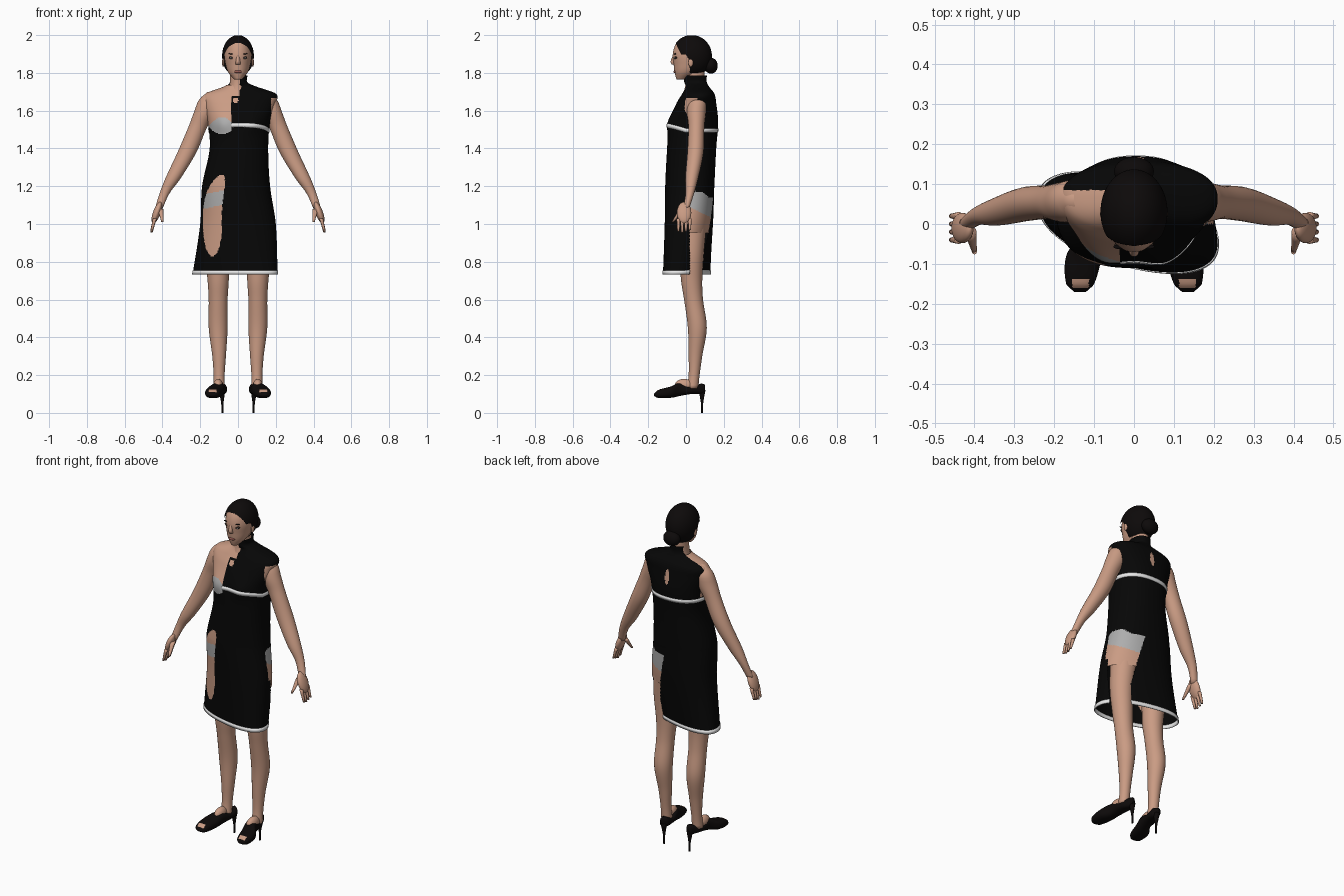
import bpy, bmesh, math
from mathutils import Vector

if "Cube" in bpy.data.objects:
    bpy.data.objects.remove(bpy.data.objects["Cube"], do_unlink=True)


def material(name, red, green, blue):
    result = bpy.data.materials.new(name)
    result.use_nodes = True
    result.diffuse_color = (red, green, blue, 1)
    shader = result.node_tree.nodes["Principled BSDF"]
    shader.inputs["Base Color"].default_value = (red, green, blue, 1)
    shader.inputs["Roughness"].default_value = .8
    return result


SKIN = material("skin", .59, .33, .23)
CLOTH = material("black cloth", .002, .002, .002)
HAIR = material("dark hair", .004, .003, .003)
GREY = material("grey underwear", .42, .42, .42)
WHITE = material("white trim", .8, .8, .8)
LIPS = material("lip red", .33, .11, .09)
SHADE = material("dark eye", .03, .02, .015)
LEATHER = material("black leather", .004, .003, .003)


def sample(rings, t):
    """Smoothly interpolate ring extents (t, left, right, low, high)."""
    i = 0
    while i < len(rings) - 2 and t > rings[i + 1][0]:
        i += 1
    start, end = rings[i], rings[i + 1]
    before, after = rings[max(i - 1, 0)], rings[min(i + 2, len(rings) - 1)]
    span = end[0] - start[0]
    f = (t - start[0]) / span
    values = []
    for k in range(1, len(start)):
        slope_in = (end[k] - before[k]) / (end[0] - before[0]) * span
        slope_out = (after[k] - start[k]) / (after[0] - start[0]) * span
        rise = end[k] - start[k]
        bend = 3 * rise - 2 * slope_in - slope_out
        curl = slope_in + slope_out - 2 * rise
        values.append(start[k] + f * (slope_in + f * (bend + f * curl)))
    return values


def ring_point(rings, t, angle, power=2, axis="z", grow=0):
    left, right, low, high = sample(rings, t)
    cosine, sine = math.cos(angle), math.sin(angle)
    across = math.copysign(abs(cosine) ** (2 / power), cosine)
    along = math.copysign(abs(sine) ** (2 / power), sine)
    x = (left + right) / 2 + ((right - left) / 2 + grow) * across
    other = (low + high) / 2 + ((high - low) / 2 + grow) * along
    return Vector((x, other, t)) if axis == "z" else Vector((x, t, other))


def skin_rows(name, rows, materials, paint=None, cap=True):
    """Join closed rows of points; paint gives a material slot, or None for a hole."""
    bm = bmesh.new()
    grid = [[bm.verts.new(p) for p in row] for row in rows]
    count = len(grid[0])
    for lower, upper in zip(grid, grid[1:]):
        for j in range(count):
            k = (j + 1) % count
            quad = (lower[j], lower[k], upper[k], upper[j])
            slot = paint(sum((v.co for v in quad), Vector()) / 4) if paint else 0
            if slot is not None:
                bm.faces.new(quad).material_index = slot
    if cap:
        bm.faces.new(grid[0])
        bm.faces.new(grid[-1])
    for vert in [v for v in bm.verts if not v.link_faces]:
        bm.verts.remove(vert)
    bmesh.ops.recalc_face_normals(bm, faces=bm.faces)
    mesh = bpy.data.meshes.new(name)
    bm.to_mesh(mesh)
    bm.free()
    obj = bpy.data.objects.new(name, mesh)
    bpy.context.collection.objects.link(obj)
    for entry in materials:
        mesh.materials.append(entry)
    mesh.shade_smooth()
    return obj


def loft(name, rings, materials, count=32, step=.02, power=2, axis="z",
         paint=None, cap=True, side=1, shape=lambda p: p):
    if side < 0:
        rings = [(t, -right, -left, low, high) for t, left, right, low, high in rings]
    heights = [rings[0][0]]
    for start, end in zip(rings, rings[1:]):
        span = end[0] - start[0]
        parts = max(3, math.ceil(span / step))
        heights += [start[0] + span * (i + 1) / parts for i in range(parts)]
    angles = [math.tau * j / count for j in range(count)]
    rows = [[shape(ring_point(rings, t, a, power, axis)) for a in angles] for t in heights]
    return skin_rows(name, rows, materials, paint, cap)


def limb(name, path, mat, side=1, depth=1):
    """Rounded tapering part along (height, x, y, radius)."""
    loft(name, [(z, x - r, x + r, y - r * depth, y + r * depth) for z, x, y, r in path], [mat], side=side)


def ball(name, centre, radii, mat, tilt=0):
    bpy.ops.mesh.primitive_uv_sphere_add(segments=32, ring_count=20, location=centre, rotation=(0, tilt, 0))
    obj = bpy.context.object
    obj.name, obj.scale = name, radii
    obj.data.materials.append(mat)
    obj.data.shade_smooth()


# Dress: one lofted shell, with openings showing body and underwear
DRESS = [(.735, -.24, .21, -.11, .11), (1, -.2, .2, -.11, .14), (1.2, -.19, .17, -.11, .15),
         (1.4, -.15, .16, -.1, .16), (1.54, -.16, .17, -.09, .17), (1.64, -.18, .2, -.05, .16),
         (1.69, -.17, .2, -.02, .15), (1.73, -.07, .09, 0, .12), (1.75, -.05, .05, -.01, .11),
         (1.785, -.05, .05, -.01, .11)]


def drape(p):
    """Add the bust and swing the skirt forward on the left."""
    if p.y < .03:
        p.y -= .014 * math.exp(-((abs(p.x) - .08) / .05) ** 2 - ((p.z - 1.53) / .05) ** 2)
    p.y -= .5 * p.x * max(0, 1.2 - p.z)
    return p


def in_slit(p):
    front = 0 if p.z > 1 else .02
    return p.x > 0 and p.y > front and (p.y - p.x) * .7 < .26 * (p.z - .75) - .03


def dress_paint(p):
    x, y, z = p
    cloth, skin, grey = range(3)
    # left hip and side slit
    if in_slit(p) and z < 1.18 - .45 * abs(y - .05) + .006 * math.sin(90 * y):
        return None if z < .95 else grey if z > 1.1 - .5 * y else skin
    # right thigh opening
    middle = -.135 + 1.1 * max(0, z - 1.05) ** 2
    if y < .03 and abs((x - middle) / .05) ** 2 + abs((z - 1.045) / .215) ** 3 < 1:
        return grey if 1.09 < z - .2 * (x - middle) < 1.17 else skin
    # bare right shoulder, chest and neck
    edge = .01 if z > 1.68 else -.035
    if x < edge and y < .085 and z > 1.475 + 8 * (x + .085) ** 2:
        if z > 1.735:
            return None
        return grey if y < 0 and z < 1.565 - 10 * (x + .085) ** 2 else skin
    # left armhole, front and back keyholes
    armhole = x > .175 and -.02 < y < .06 and 1.53 < z < 1.67
    front_hole = y < .05 and math.hypot(x + .013, z - 1.655) < .015
    back_hole = y > .08 and math.hypot(x - .01, (z - 1.62) / 3) < .014
    return skin if armhole or front_hole or back_hole else cloth


loft("dress", DRESS, [CLOTH, SKIN, GREY], count=288, step=.006, power=2.3,
     paint=dress_paint, cap=False, shape=drape)


def trim(name, height, keep):
    angles = [math.tau * j / 288 for j in range(288)]
    rows = []
    for offset in (-.011, .011):
        row = []
        for a in angles:
            y = ring_point(DRESS, height(0), a, 2.3).y
            row.append(drape(ring_point(DRESS, height(y) + offset, a, 2.3, grow=.003)))
        rows.append(row)
    obj = skin_rows(name, rows, [WHITE], lambda p: 0 if keep(p) else None, cap=False)
    obj.modifiers.new("thickness", "SOLIDIFY").thickness = .005


trim("chest_band", lambda y: 1.495 + .3 * max(0, -y), lambda p: p.x > -.035 or p.y > .03)
trim("hem_band", lambda y: .744, lambda p: not in_slit(p))
ball("briefs", (0, .03, 1.1), (.14, .08, .09), GREY)

# Neck and head
limb("neck", [(1.68, 0, .05, .06), (1.74, 0, .048, .044), (1.86, 0, .05, .045)], SKIN, depth=1.15)
HEAD = [(1.765, .02, -.05, 0), (1.8, .05, -.06, .06), (1.84, .065, -.065, .1),
        (1.9, .073, -.07, .12), (1.96, .06, -.05, .11), (1.99, .02, -.01, .05)]
loft("head", [(z, -half, half, front, back) for z, half, front, back in HEAD], [SKIN], count=48, step=.008)
limb("nose", [(1.845, 0, -.064, .012), (1.86, 0, -.07, .012), (1.9, 0, -.06, .006)], SKIN)
ball("lips", (0, -.057, 1.807), (.02, .009, .008), LIPS)


# Hair: a rounded cap open around the face and above the neck, with a bun behind
def hair_paint(p):
    temple = p.z < 1.9 and p.y < .02 - .5 * max(0, p.z - 1.86)
    brow = p.y < .02 and math.hypot(p.x / .075, (p.z - 1.87) / .088) < 1
    return None if p.z < 1.8 or temple or brow else 0


hair_rings = []
for k in range(1, 24):
    wide = math.sin(math.pi * k / 24)
    hair_rings.append((1.89 - .11 * math.cos(math.pi * k / 24), -.084 * wide, .084 * wide,
                       .03 - .107 * wide, .03 + .107 * wide))
loft("hair", hair_rings, [HAIR], count=160, step=.003, paint=hair_paint)
ball("hair_bun", (0, .132, 1.838), (.05, .036, .042), HAIR)

# Parts on both sides
LEG = [(.13, .1, .035, .03), (.2, .1, .043, .029), (.3, .1, .05, .036), (.45, .105, .06, .05),
       (.6, .105, .04, .05), (.7, .105, .03, .056), (.85, .11, .03, .065), (1.1, .09, .04, .08)]
ARM = [(1.08, .42, 0, .02), (1.16, .39, .02, .026), (1.24, .345, .03, .04), (1.38, .27, .05, .05),
       (1.52, .21, .055, .05), (1.6, .17, .055, .06), (1.66, .15, .06, .055), (1.7, .14, .06, .02)]
SHOE = [(-.17, .12, .15, .09, .1), (-.15, .1, .17, .08, .12), (-.08, .08, .17, .08, .14),
        (-.03, .07, .14, .09, .16), (.03, .06, .13, .1, .14), (.08, .06, .11, .1, .155),
        (.1, .08, .1, .11, .15)]


def shoe_paint(p):
    return int(-.162 < p.y < -.14 and p.z > .1 and abs(abs(p.x) - .134) < .02)


for side, tag in ((1, "left"), (-1, "right")):
    limb(tag + "_leg", LEG, SKIN, side)
    limb(tag + "_arm", ARM, SKIN, side, depth=.85)
    ball(tag + "_instep", (side * .105, -.01, .145), (.026, .05, .035), SKIN)
    loft(tag + "_shoe", SHOE, [LEATHER, SKIN], count=48, step=.006, power=2.5,
         axis="y", paint=shoe_paint, side=side)
    limb(tag + "_heel", [(0, .083, .085, .005), (.05, .083, .085, .006), (.12, .085, .085, .018)], LEATHER, side)
    # hand
    ball(tag + "_hand", (side * .43, -.01, 1.06), (.02, .038, .06), SKIN, tilt=-side * .35)
    for finger in range(4):
        y = .02 * finger - .04
        tip = .955 + .006 * abs(finger - 1)
        limb(f"{tag}_finger_{finger + 1}", [(tip, .458, y, .006), (1.03, .44, y, .01)], SKIN, side)
    limb(tag + "_thumb", [(1.01, .4, -.07, .006), (1.08, .41, -.02, .015)], SKIN, side)
    # face details
    ball(tag + "_ear", (side * .078, .025, 1.855), (.007, .013, .022), SKIN)
    ball(tag + "_eyelid", (side * .031, -.052, 1.881), (.018, .009, .008), SHADE)
    ball(tag + "_eye", (side * .031, -.055, 1.879), (.013, .008, .005), WHITE)
    ball(tag + "_iris", (side * .031, -.06, 1.879), (.005, .004, .005), SHADE)
    ball(tag + "_brow", (side * .034, -.057, 1.9), (.018, .006, .003), HAIR, tilt=-side * .15)
